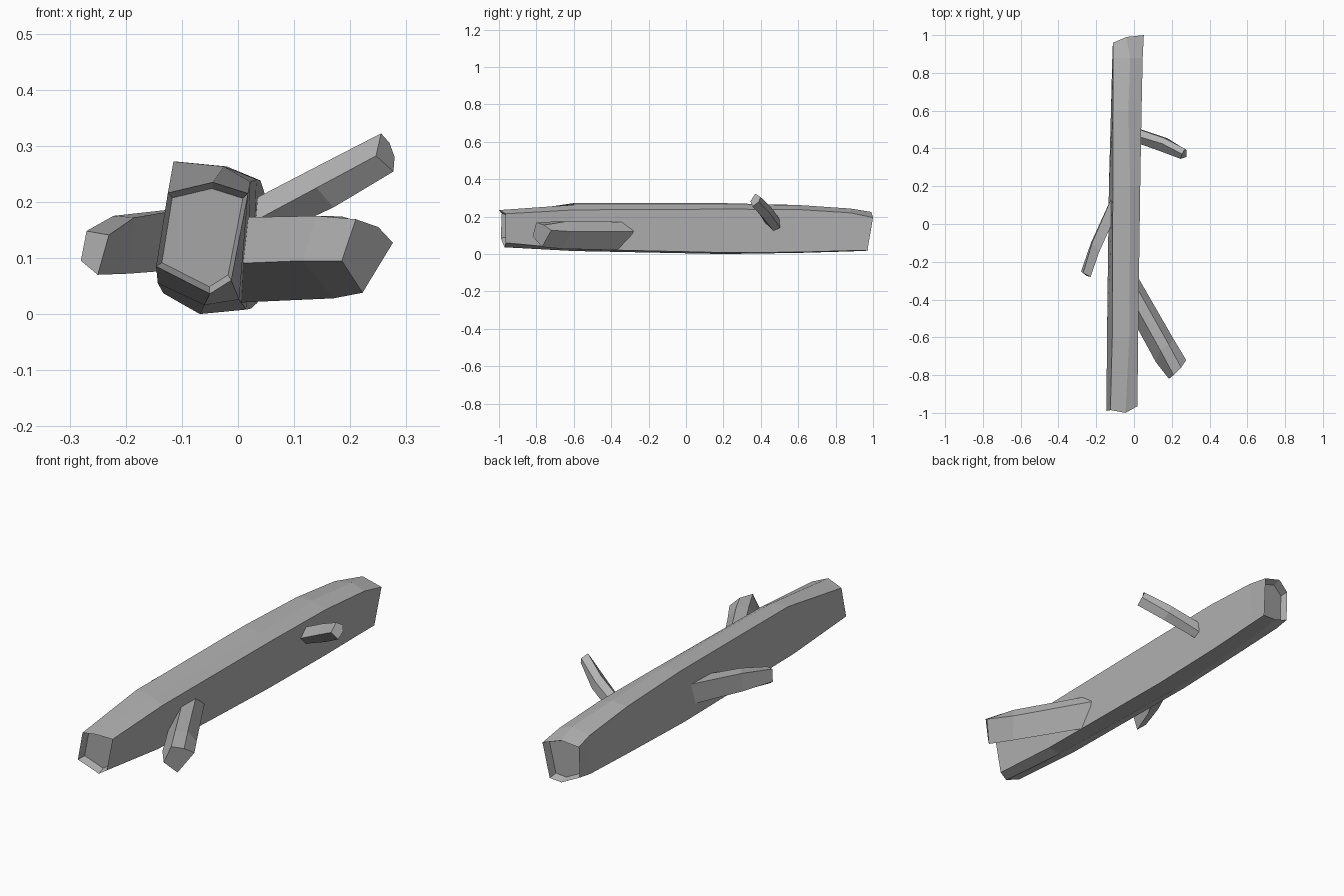
import bpy, bmesh
from mathutils import Vector

bark = bpy.data.materials.new("grey bark")
bark.diffuse_color = (0.45, 0.45, 0.45, 1)


def recessed(ring, direction, depth=0.035, scale=0.88):
    """Smaller copy of an end ring, pushed into the log."""
    c = sum((Vector(p) for p in ring), Vector()) / len(ring)
    return [c + (Vector(p) - c) * scale + Vector((0, direction * depth, 0)) for p in ring]


def loft(name, rings):
    """Skin a row of equal-sized rings and cap both ends, flat shaded."""
    bm = bmesh.new()
    loops = [[bm.verts.new(p) for p in r] for r in rings]
    n = len(loops[0])
    for a, b in zip(loops, loops[1:]):
        for i in range(n):
            j = (i + 1) % n
            bm.faces.new((a[i], a[j], b[j], b[i]))
    bm.faces.new(loops[0][::-1])
    bm.faces.new(loops[-1])
    bmesh.ops.recalc_face_normals(bm, faces=bm.faces)
    mesh = bpy.data.meshes.new(name)
    bm.to_mesh(mesh)
    bm.free()
    mesh.materials.append(bark)
    obj = bpy.data.objects.new(name, mesh)
    bpy.context.collection.objects.link(obj)
    return obj


# trunk: uneven six-sided log (order: top left, top, right, bottom right, bottom, left)
front = [(-.125, -.985, .216), (-.045, -1, .235), (.018, -.965, .215),
         (-.012, -.965, .06), (-.05, -.97, .036), (-.146, -.99, .085)]
back = [(-.11, .96, .20), (-.04, .99, .225), (.052, 1, .195),
        (.035, .97, .02), (-.03, .975, .018), (-.112, .955, .055)]


def station(y, *xz):
    return [(x, y, z) for x, z in xz]


trunk = [
    front,
    station(-.6, (-.115, .272), (-.025, .263), (.022, .236), (.002, .026), (-.06, .016), (-.143, .055)),
    station(.2, (-.112, .272), (-.02, .263), (.033, .24), (.015, .008), (-.068, 0), (-.133, .037)),
    station(.6, (-.112, .256), (-.03, .262), (.04, .238), (.024, .01), (-.055, .006), (-.122, .04)),
    station(.88, (-.11, .225), (-.02, .243), (.046, .22), (.032, .018), (-.04, .014), (-.115, .045)),
    back,
]
loft("trunk", [recessed(front, 1)] + trunk + [recessed(back, -1)])

# thick branch stub, right side near the front
loft("thick_branch", [
    [(-.01, -.40, .172), (0, -.31, .172), (.02, -.28, .12), (-.01, -.34, .02), (-.01, -.50, .09)],
    [(.14, -.67, .175), (.185, -.64, .174), (.21, -.61, .12), (.17, -.66, .028), (.115, -.73, .095)],
    [(.21, -.80, .169), (.25, -.76, .155), (.276, -.72, .127), (.222, -.77, .038), (.185, -.82, .095)],
])

# thin raised branch, right side near the back
loft("raised_branch", [
    [(0, .47, .19), (0, .51, .175), (.01, .51, .13), (.02, .47, .12), (0, .435, .15)],
    [(.15, .425, .268), (.16, .455, .25), (.175, .455, .21), (.17, .415, .19), (.14, .385, .225)],
    [(.255, .37, .322), (.27, .398, .305), (.279, .39, .28), (.277, .355, .254), (.246, .345, .282)],
])

# slim branch, left side
loft("left_branch", [
    [(-.105, .17, .188), (-.09, .06, .188), (-.09, .06, .08), (-.105, .17, .09)],
    [(-.222, -.10, .175), (-.185, -.15, .172), (-.195, -.13, .072), (-.228, -.10, .092)],
    [(-.27, -.26, .148), (-.23, -.28, .141), (-.25, -.275, .07), (-.28, -.25, .095)],
])
